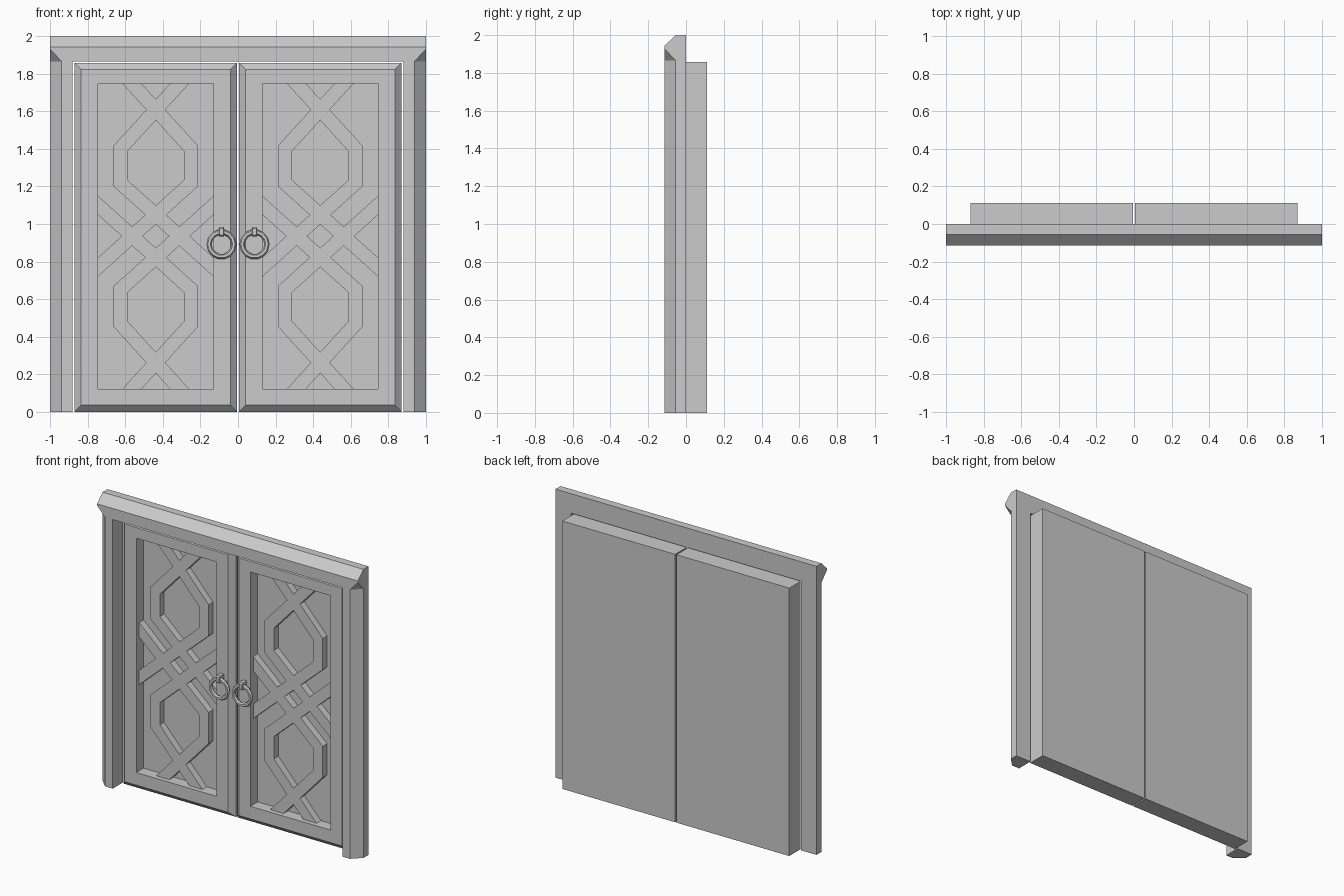
import bpy, bmesh
from mathutils import Vector

if "Cube" in bpy.data.objects:
    bpy.data.objects.remove(bpy.data.objects["Cube"])

FRONT, FLOOR, BACK = -0.05, 0.03, 0.112     # leaf front, panel floor, leaf back
PX0, PX1, PZ0, PZ1 = 0.13, 0.745, 0.123, 1.747   # recessed panel limits
CX, CZ = (PX0 + PX1) / 2, (PZ0 + PZ1) / 2


def finish(bm, name):
    bmesh.ops.recalc_face_normals(bm, faces=bm.faces[:])
    mesh = bpy.data.meshes.new(name)
    bm.to_mesh(mesh)
    bm.free()
    ob = bpy.data.objects.new(name, mesh)
    bpy.context.collection.objects.link(ob)
    return ob


def loft(bm, rings):
    """Bridge a list of equal rings and cap both ends."""
    rows = [[bm.verts.new(p) for p in r] for r in rings]
    n = len(rows[0])
    for a, b in zip(rows, rows[1:]):
        for i in range(n):
            j = (i + 1) % n
            bm.faces.new((a[i], a[j], b[j], b[i]))
    bm.faces.new(rows[0])
    bm.faces.new(rows[-1])


def rect(s, x0, x1, z0, z1, y):
    return [(s * x0, y, z0), (s * x1, y, z0), (s * x1, y, z1), (s * x0, y, z1)]


def ribbon(bm, pts, width, y0, y1):
    """Flat bar with mitred corners along an (x, z) path."""
    pts = [Vector(p) for p in pts]
    dirs = [(b - a).normalized() for a, b in zip(pts, pts[1:])]
    rings = []
    for i, p in enumerate(pts):
        d0, d1 = dirs[max(i - 1, 0)], dirs[min(i, len(dirs) - 1)]
        n0, n1 = Vector((-d0.y, d0.x)), Vector((-d1.y, d1.x))
        m = (n0 + n1).normalized()
        m *= width / 2 / m.dot(n0)
        l, r = p + m, p - m
        rings.append([(l.x, y0, l.y), (r.x, y0, r.y), (r.x, y1, r.y), (l.x, y1, l.y)])
    loft(bm, rings)


# Lintel: chamfered top edge, front lower corners cut off at each end
bm = bmesh.new()
for s in (-1, 1):
    for p in [(1, 0, 1.865), (1, 0, 2), (1, -0.055, 2), (1, -0.115, 1.942),
              (1, -0.115, 1.93), (1, -0.055, 1.865), (0.938, -0.115, 1.865)]:
        bm.verts.new((s * p[0], p[1], p[2]))
bmesh.ops.convex_hull(bm, input=bm.verts[:])
bmesh.ops.dissolve_limit(bm, angle_limit=0.02, verts=bm.verts[:], edges=bm.edges[:])
finish(bm, "lintel")

for s, side in ((-1, "left"), (1, "right")):
    # Jamb with chamfered outer edge
    bm = bmesh.new()
    prof = [(0.88, 0), (1, 0), (1, -0.055), (0.938, -0.115), (0.88, -0.115)]
    loft(bm, [[(s * x, y, z) for x, y in prof] for z in (0, 1.865)])
    finish(bm, side + "_jamb")

    # Door leaf: bevelled front edge and recessed panel
    bm = bmesh.new()
    b = 0.036
    loft(bm, [rect(s, 0.005, 0.87, 0, 1.857, BACK),
              rect(s, 0.005, 0.87, 0, 1.857, FRONT + b),
              rect(s, 0.005 + b, 0.87 - b, b, 1.857 - b, FRONT),
              rect(s, PX0, PX1, PZ0, PZ1, FRONT),
              rect(s, PX0, PX1, PZ0, PZ1, FLOOR)])
    finish(bm, side + "_door_leaf")

    # Lattice: one bent bar mirrored four ways, trimmed to the panel
    bm = bmesh.new()
    path = [(0.19, 0.882), (-0.187, 0.467), (-0.187, 0.282), (0.40, -0.248)]
    for mx in (-1, 1):
        for mz in (-1, 1):
            ribbon(bm, [(s * CX + mx * x, CZ + mz * z) for x, z in path],
                   0.075, -0.018, FLOOR)
    hx, hz = (PX1 - PX0) / 2, (PZ1 - PZ0) / 2
    for n, h in (((1, 0, 0), hx), ((-1, 0, 0), hx), ((0, 0, 1), hz), ((0, 0, -1), hz)):
        co = Vector((s * CX, 0, CZ)) + Vector(n) * h
        bmesh.ops.bisect_plane(bm, geom=bm.verts[:] + bm.edges[:] + bm.faces[:],
                               plane_co=co, plane_no=n, clear_outer=True)
    bmesh.ops.holes_fill(bm, edges=[e for e in bm.edges if e.is_boundary], sides=0)
    finish(bm, side + "_lattice")

    # Ring pull
    bpy.ops.mesh.primitive_torus_add(location=(s * 0.088, -0.078, 0.892),
                                     rotation=(1.5708, 0, 0), major_segments=14,
                                     minor_segments=6, major_radius=0.066,
                                     minor_radius=0.014)
    bpy.context.object.name = side + "_ring_pull"

    # Staple holding the ring
    bm = bmesh.new()
    x0, x1 = 0.088 - 0.014, 0.088 + 0.014
    loft(bm, [rect(s, x0, x1, 0.934, 0.985, FRONT),
              rect(s, x0, x1, 0.934, 0.985, -0.09),
              rect(s, x0 + 0.003, x1 - 0.003, 0.942, 0.977, -0.1)])
    finish(bm, side + "_ring_staple")
